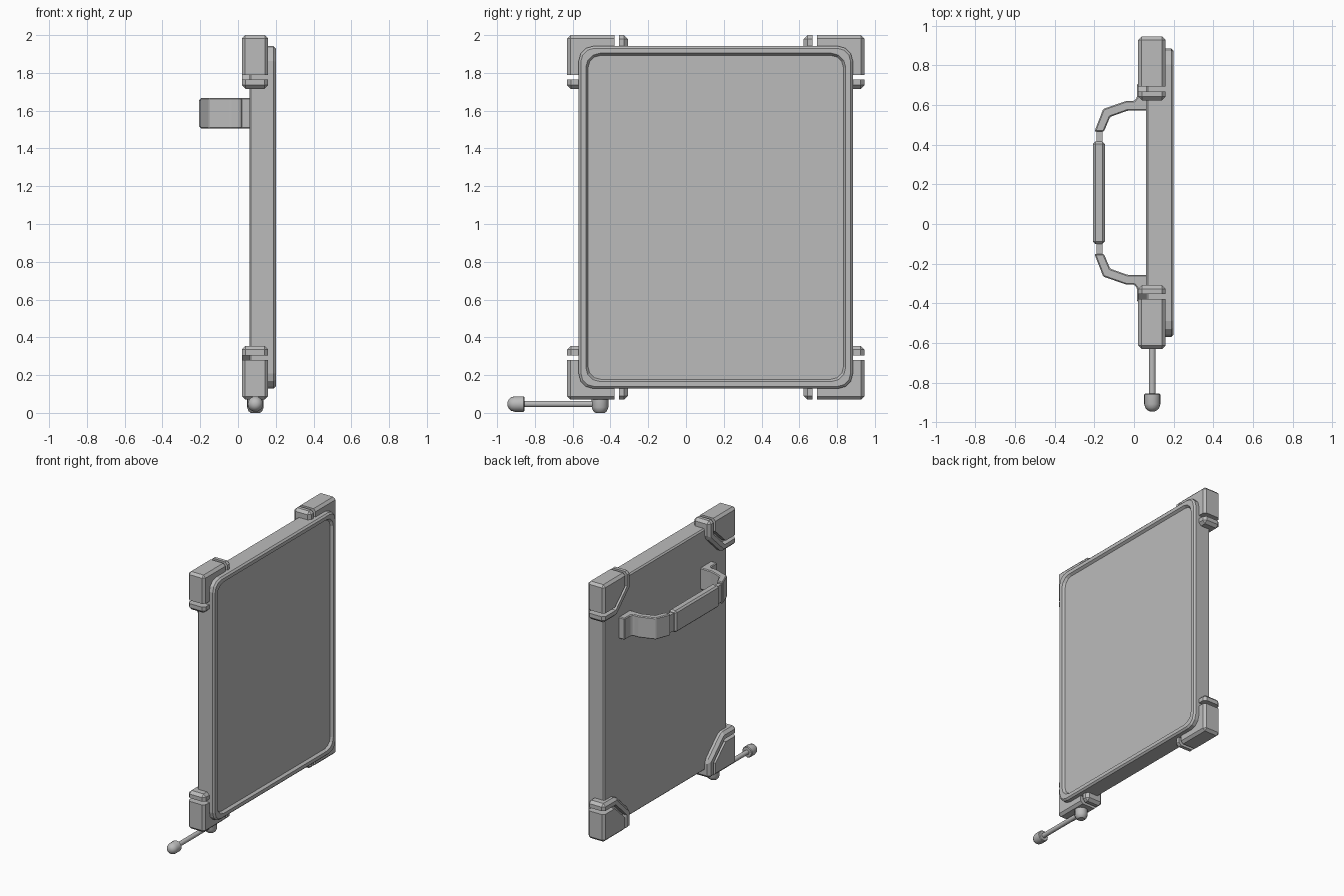
import bpy, bmesh, math
from mathutils import Vector, Matrix

if "Cube" in bpy.data.objects:
    bpy.data.objects.remove(bpy.data.objects["Cube"])

CY, CZ = 0.1575, 1.035          # panel centre
HY, HZ = 0.726, 0.907           # panel half sizes
BY, BZ = 0.7875, 0.965          # corner guard half sizes

grey = bpy.data.materials.new("grey_metal")
grey.diffuse_color = (0.5, 0.5, 0.5, 1)
grey.use_nodes = True
grey.node_tree.nodes["Principled BSDF"].inputs["Base Color"].default_value = grey.diffuse_color


def finish(name, bm, smooth=False):
    bmesh.ops.recalc_face_normals(bm, faces=bm.faces)
    me = bpy.data.meshes.new(name)
    bm.to_mesh(me)
    bm.free()
    me.materials.append(grey)
    ob = bpy.data.objects.new(name, me)
    bpy.context.collection.objects.link(ob)
    if smooth:
        bpy.context.view_layer.objects.active = ob
        ob.select_set(True)
        bpy.ops.object.shade_smooth_by_angle(angle=math.radians(35))
        ob.select_set(False)
    return ob


def prism(name, pts, lo, hi, place, bevel=0, sharp=()):
    """Extrude a profile from lo to hi; edges between 'sharp' points stay square."""
    bm = bmesh.new()
    rings = [[bm.verts.new(place(a, b, h)) for a, b in pts] for h in (lo, hi)]
    n = len(pts)
    bm.faces.new(rings[0])
    bm.faces.new(rings[1])
    for i in range(n):
        j = (i + 1) % n
        bm.faces.new((rings[0][i], rings[0][j], rings[1][j], rings[1][i]))
    bmesh.ops.recalc_face_normals(bm, faces=bm.faces)
    if bevel:
        keep = {r[i] for r in rings for i in sharp}
        edges = [e for e in bm.edges if not (e.verts[0] in keep and e.verts[1] in keep)]
        bmesh.ops.bevel(bm, geom=edges, offset=bevel, segments=1, affect='EDGES', clamp_overlap=True)
    return finish(name, bm)


# Panel: stacked rounded rectangles giving a bevelled slab with a raised rim
def rounded(inset, radius, x):
    out = []
    for k, (sy, sz) in enumerate(((1, 1), (-1, 1), (-1, -1), (1, -1))):
        for s in range(4):
            a = math.pi / 2 * (k + s / 3)
            out.append((x, CY + sy * (HY - inset - radius) + radius * math.cos(a),
                        CZ + sz * (HZ - inset - radius) + radius * math.sin(a)))
    return out


bm = bmesh.new()
steps = [(0.01, 0.07, 0.06), (0, 0.08, 0.07), (0, 0.08, 0.188), (0.012, 0.07, 0.2),
         (0.038, 0.075, 0.2), (0.05, 0.065, 0.182)]
rings = [[bm.verts.new(p) for p in rounded(*s)] for s in steps]
for r, q in zip(rings, rings[1:]):
    for i in range(len(r)):
        j = (i + 1) % len(r)
        bm.faces.new((r[i], r[j], q[j], q[i]))
bm.faces.new(rings[0])
bm.faces.new(rings[-1])
finish("panel", bm)

# Corner guards: block and a separate angled band, at all four corners
block = [(0, 0), (0.252, 0), (0.252, 0.095), (0.13, 0.21), (0, 0.21)]
band = [(0.276, 0), (0.322, 0), (0.322, 0.13), (0.16, 0.285), (0, 0.285),
        (0, 0.235), (0.141, 0.235), (0.276, 0.105)]
for sy, ny in ((1, "rear"), (-1, "front")):
    for sz, nz in ((1, "top"), (-1, "bottom")):
        def place(u, v, h, sy=sy, sz=sz):
            return (h, CY + sy * (BY - u), CZ + sz * (BZ - v))
        prism(f"corner_block_{ny}_{nz}", block, 0.02, 0.16, place, 0.018, (1, 2, 3, 4))
        prism(f"corner_band_{ny}_{nz}", band, 0.02, 0.16, place, 0.02, (0, 5, 6, 7))

# Carry handle: two bent arms with feet, necks and a straight grip
arm = [(-0.2, 0.3075), (-0.155, 0.4225), (-0.04, 0.4625), (0.0, 0.4625), (0.015, 0.48),
       (0.015, 0.55), (0.07, 0.55), (0.07, 0.4145), (-0.03, 0.4145), (-0.12, 0.3825),
       (-0.152, 0.3075)]
for s, n in ((1, "rear"), (-1, "front")):
    def hplace(x, y, h, s=s):
        return (x, CY + s * y, h)
    prism(f"handle_arm_{n}", arm, 1.505, 1.667, hplace, 0.006)
    neck = [(-0.19, 0.25), (-0.19, 0.32), (-0.16, 0.32), (-0.16, 0.25)]
    prism(f"handle_neck_{n}", neck, 1.52, 1.652, hplace)
grip = [(-0.207, -0.258), (-0.207, 0.258), (-0.147, 0.258), (-0.147, -0.258)]
prism("handle_grip", grip, 1.505, 1.667, hplace, 0.012)


# Lever under the front corner: turned parts from (radius, distance) profiles
def turned(name, prof, origin, axis, sides=16):
    bm = bmesh.new()
    rot = Vector((0, 0, 1)).rotation_difference(Vector(axis)).to_matrix().to_4x4()
    m = Matrix.Translation(origin) @ rot
    rs = [[bm.verts.new(m @ Vector((r * math.cos(2 * math.pi * i / sides),
                                    r * math.sin(2 * math.pi * i / sides), d)))
           for i in range(sides)] for r, d in prof]
    for r, q in zip(rs, rs[1:]):
        for i in range(sides):
            j = (i + 1) % sides
            bm.faces.new((r[i], r[j], q[j], q[i]))
    bm.faces.new(rs[0])
    bm.faces.new(rs[-1])
    finish(name, bm, True)


LX, LZ = 0.092, 0.047
turned("lever_pivot", [(0.044, 0), (0.044, 0.045), (0.036, 0.066), (0.024, 0.075)],
       (LX, -0.455, 0.075), (0, 0, -1))
turned("lever_rod", [(0.017, 0), (0.017, 0.41)], (LX, -0.455, LZ), (0, -1, 0))
turned("lever_knob", [(0.036, 0), (0.041, 0.005), (0.041, 0.052), (0.036, 0.07), (0.024, 0.084),
                      (0.01, 0.09)], (LX, -0.855, LZ), (0, -1, 0))
